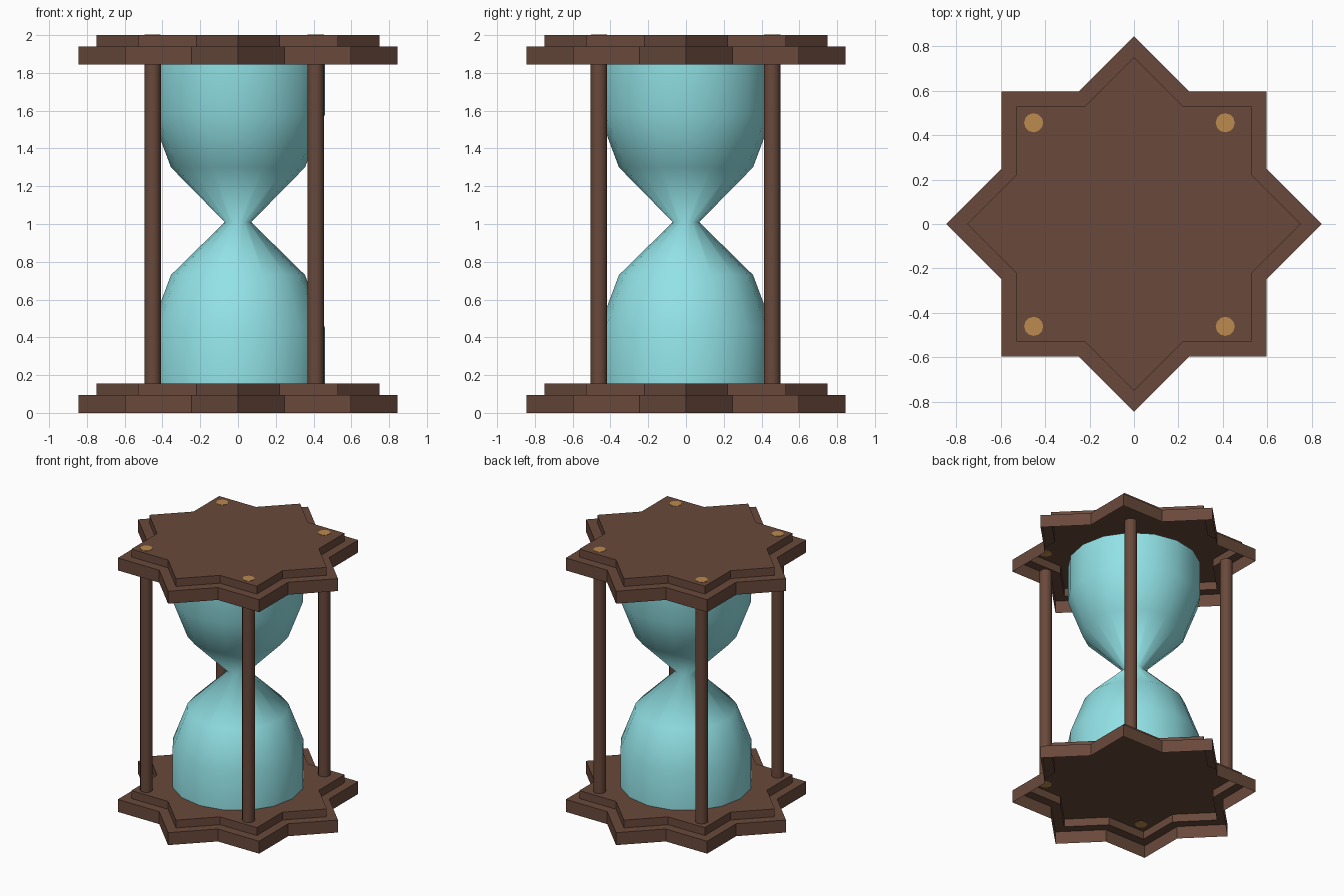
import bpy, bmesh, math

if "Cube" in bpy.data.objects:
    bpy.data.objects.remove(bpy.data.objects["Cube"])


def material(name, rgb):
    m = bpy.data.materials.new(name)
    lin = [((c / 255 + 0.055) / 1.055) ** 2.4 for c in rgb]
    m.diffuse_color = (*lin, 1)
    m.use_nodes = True
    m.node_tree.nodes["Principled BSDF"].inputs["Base Color"].default_value = m.diffuse_color
    return m


WOOD = material("dark wood", (105, 73, 59))
GLASS = material("aqua glass", (146, 226, 230))
BRASS = material("brass", (188, 138, 78))


def lathe(name, rings, mat, cap=False, smooth=False):
    """Skin a stack of closed rings of points; optionally cap the last one."""
    bm = bmesh.new()
    loops = [[bm.verts.new(p) for p in ring] for ring in rings]
    for a, b in zip(loops, loops[1:]):
        n = len(a)
        for i in range(n):
            j = (i + 1) % n
            bm.faces.new((a[i], a[j], b[j], b[i]))
    if cap:
        bm.faces.new(loops[-1])
    for f in bm.faces:
        f.smooth = smooth
    me = bpy.data.meshes.new(name)
    bm.to_mesh(me)
    bm.free()
    me.materials.append(mat)
    ob = bpy.data.objects.new(name, me)
    bpy.context.collection.objects.link(ob)
    return ob


def star(tip, z):
    """Eight-pointed star made of two crossed squares."""
    notch = tip * math.cos(math.pi / 4) / math.cos(math.pi / 8)
    return [((notch if i % 2 else tip) * math.cos(i * math.pi / 8),
             (notch if i % 2 else tip) * math.sin(i * math.pi / 8), z)
            for i in range(16)]


def circle(r, z, n=16):
    return [(r * math.cos(2 * math.pi * i / n), r * math.sin(2 * math.pi * i / n), z)
            for i in range(n)]


def cylinder(name, x, y, z0, z1, r, mat):
    bpy.ops.mesh.primitive_cylinder_add(vertices=12, radius=r, depth=z1 - z0,
                                        location=(x, y, (z0 + z1) / 2))
    ob = bpy.context.object
    ob.name = name
    ob.data.materials.append(mat)
    bpy.ops.object.shade_smooth_by_angle(angle=math.radians(40))


# Stepped star plates, hollow and open underneath
for name, z in (("bottom_plate", 0.0), ("top_plate", 1.845)):
    lathe(name, [star(0.845, z), star(0.845, z + 0.095),
                 star(0.75, z + 0.095), star(0.75, z + 0.155)], WOOD, cap=True)

# Glass bulbs: one profile through the narrow neck
profile = [(0.46, 0.155), (0.46, 0.45), (0.355, 0.73), (0.07, 1.01),
           (0.355, 1.30), (0.46, 1.58), (0.46, 1.85)]
lathe("glass_bulbs", [circle(r, z) for r, z in profile], GLASS, smooth=True)

# Corner pillars, with a brass disc set in each plate at every corner
for x in (-0.452, 0.411):
    for y in (-0.461, 0.456):
        cylinder("pillar", x, y, 0.155, 1.85, 0.044, WOOD)
        for z in (0.155, 2.0):
            cylinder("brass_disc", x, y, z - 0.002, z + 0.002, 0.043, BRASS)
